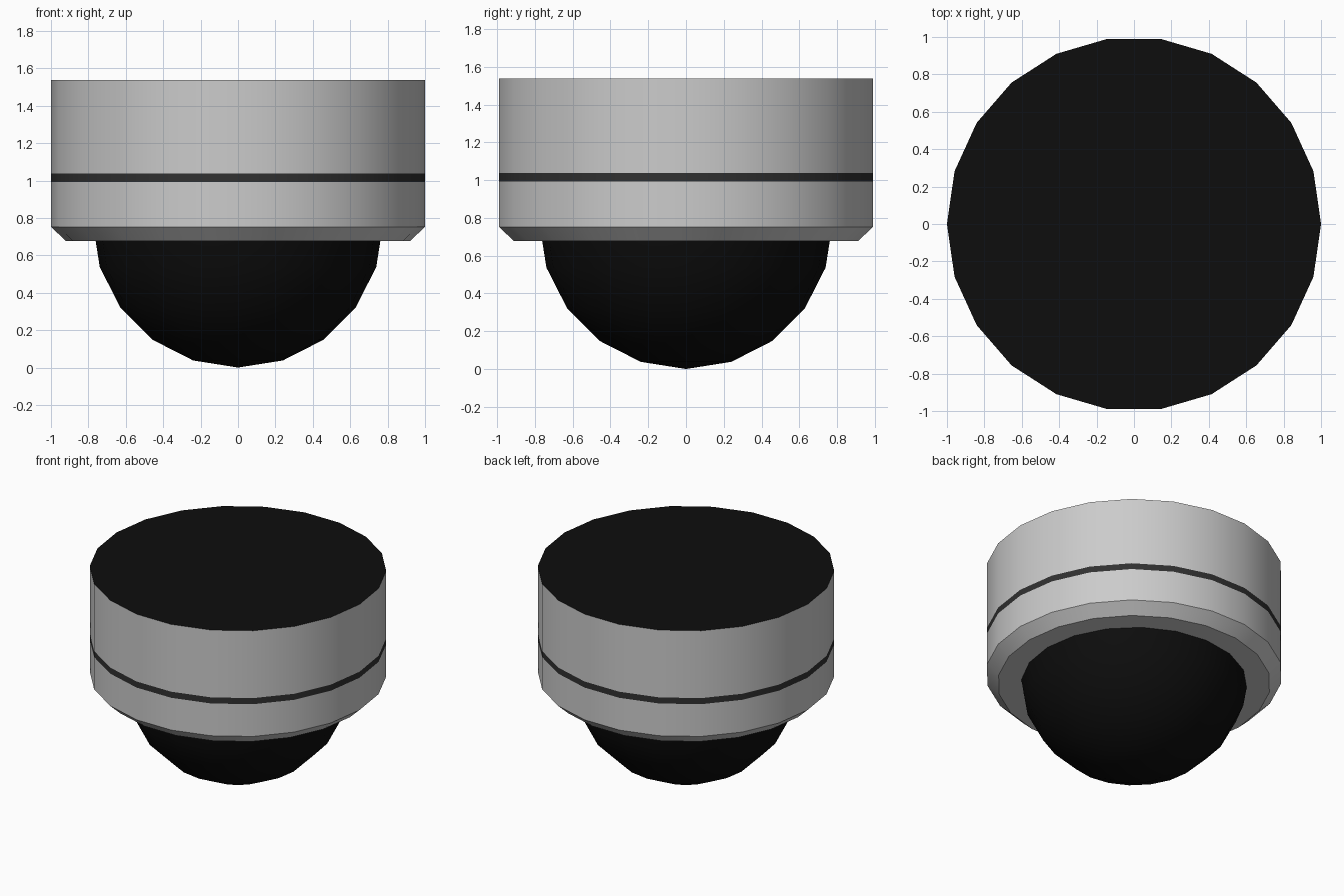
import bpy, math

if "Cube" in bpy.data.objects:
    bpy.data.objects.remove(bpy.data.objects["Cube"])


def material(name, value):
    m = bpy.data.materials.new(name)
    m.diffuse_color = (value, value, value, 1)
    m.use_nodes = True
    m.node_tree.nodes["Principled BSDF"].inputs["Base Color"].default_value = m.diffuse_color
    return m


def lathe(name, profile, sides, mat=None):
    """Revolve (radius, z) points about z; radius 0 becomes a single pole vertex."""
    verts, faces, rings = [], [], []
    for r, z in profile:
        count = sides if r > 0 else 1
        start = len(verts)
        for i in range(count):
            a = 2 * math.pi * i / sides
            verts.append((r * math.cos(a), r * math.sin(a), z))
        rings.append([start + i % count for i in range(sides)])
    for low, high in zip(rings, rings[1:]):
        for i in range(sides):
            j = (i + 1) % sides
            quad = (low[i], low[j], high[j], high[i])
            faces.append(tuple(dict.fromkeys(quad)))
    mesh = bpy.data.meshes.new(name)
    mesh.from_pydata(verts, [], faces)
    obj = bpy.data.objects.new(name, mesh)
    bpy.context.collection.objects.link(obj)
    if mat:
        mesh.materials.append(mat)
    bpy.ops.object.select_all(action='DESELECT')
    obj.select_set(True)
    bpy.context.view_layer.objects.active = obj
    bpy.ops.object.shade_smooth_by_angle(angle=math.radians(30))
    return obj


black = material("black", 0.004)
charcoal = material("charcoal", 0.03)
SIDES = 22

# Housing: chamfered lower collar, flush dark seam, upper drum
lathe("lower_collar", [(0.70, 0.677), (0.92, 0.677), (1, 0.752), (1, 0.992)], SIDES)
lathe("seam_band", [(1, 0.992), (1, 1.037)], SIDES, charcoal)
lathe("upper_drum", [(1, 1.037), (1, 1.538)], SIDES)

# Black mounting face on top
lathe("top_plate", [(1, 1.538), (0, 1.538)], SIDES, black)

# Hanging dome: lower half of a sphere
R = 0.777
dome = [(R * math.sin(math.radians(a)), R - R * math.cos(math.radians(a)))
        for a in range(0, 91, 18)]
lathe("dome", dome, 20, black)
